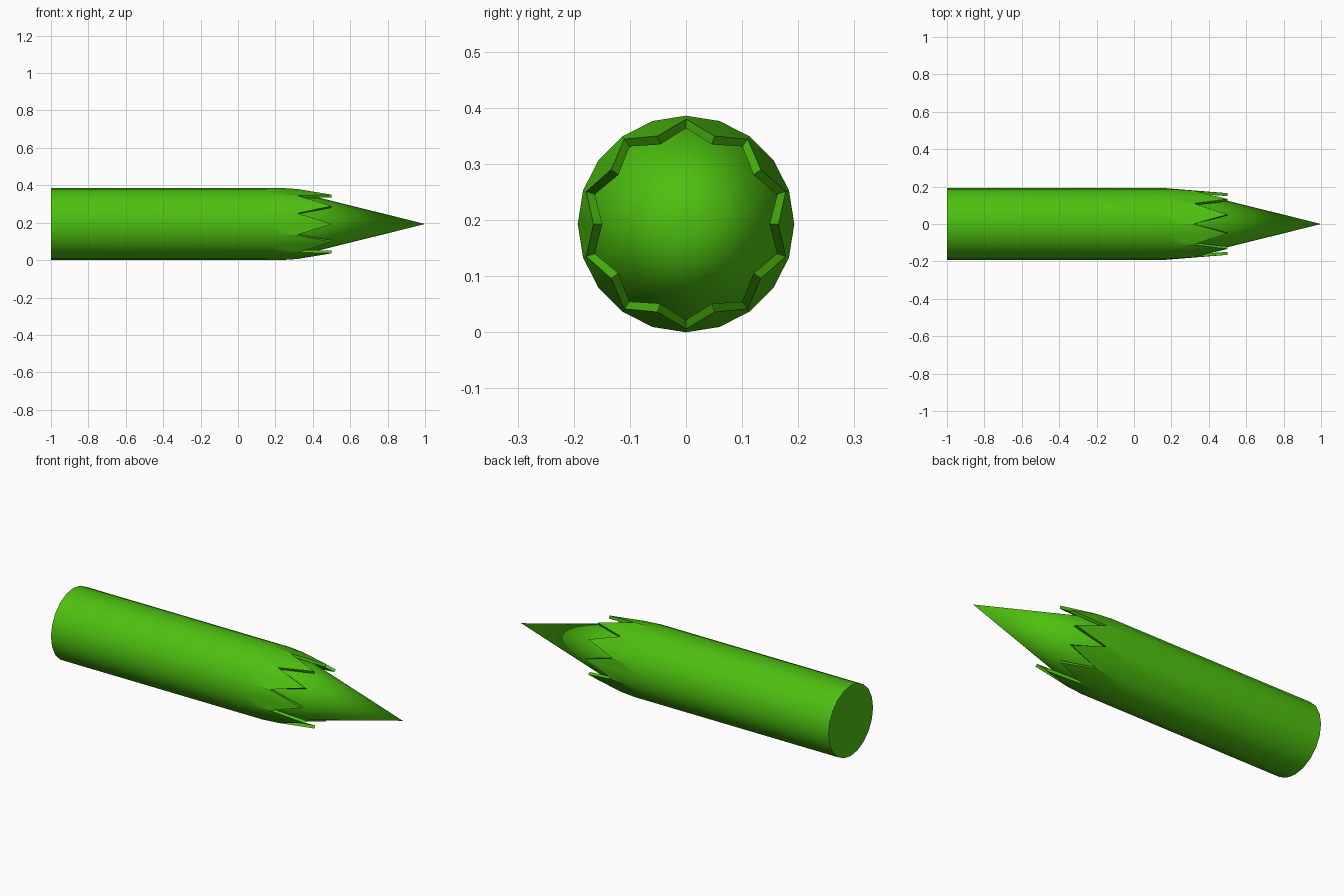
import bpy, bmesh, math

if "Cube" in bpy.data.objects:
    bpy.data.objects.remove(bpy.data.objects["Cube"])

SIDES = 20
RADIUS = 0.193
WALL = 0.016

green = bpy.data.materials.new("leaf_green")
green.use_nodes = True
green.diffuse_color = (0.075, 0.53, 0.005, 1)
green.node_tree.nodes["Principled BSDF"].inputs["Base Color"].default_value = green.diffuse_color


def ring(bm, even, odd):
    """Ring around the x axis; even and odd corners get their own (x, radius)."""
    verts = []
    for i in range(SIDES):
        x, r = odd if i % 2 else even
        a = math.tau * i / SIDES
        verts.append(bm.verts.new((x, r * math.cos(a), RADIUS + r * math.sin(a))))
    return verts


def bridge(bm, a, b):
    for i in range(SIDES):
        j = (i + 1) % SIDES
        bm.faces.new((a[i], a[j], b[j], b[i]))


def finish(bm, name):
    bmesh.ops.recalc_face_normals(bm, faces=bm.faces)
    mesh = bpy.data.meshes.new(name)
    bm.to_mesh(mesh)
    bm.free()
    mesh.materials.append(green)
    obj = bpy.data.objects.new(name, mesh)
    bpy.context.collection.objects.link(obj)
    bpy.ops.object.select_all(action="DESELECT")
    obj.select_set(True)
    bpy.context.view_layer.objects.active = obj
    bpy.ops.object.shade_smooth_by_angle(angle=math.radians(30))


# Round stake body: tooth tips on even corners, notches on odd corners
bm = bmesh.new()
inner = RADIUS - WALL
profile = [
    ((-1, RADIUS), (-1, RADIUS)),
    ((0.15, RADIUS), (0.23, RADIUS)),
    ((0.5, 0.165), (0.32, 0.187)),
    ((0.5, 0.165 - WALL), (0.32, 0.187 - WALL)),
    ((0.15, inner), (0.23, inner)),
    ((0.1, inner), (0.1, inner)),
]
rings = [ring(bm, even, odd) for even, odd in profile]
for a, b in zip(rings, rings[1:]):
    bridge(bm, a, b)
bm.faces.new(rings[0])
bm.faces.new(rings[-1])
finish(bm, "toothed_shaft")

# Pointed core emerging from between the teeth
bm = bmesh.new()
base = ring(bm, (0.3, 0.174), (0.3, 0.174))
tip = bm.verts.new((1, 0, RADIUS))
for i in range(SIDES):
    bm.faces.new((base[i], base[(i + 1) % SIDES], tip))
bm.faces.new(base)
finish(bm, "pointed_tip")
